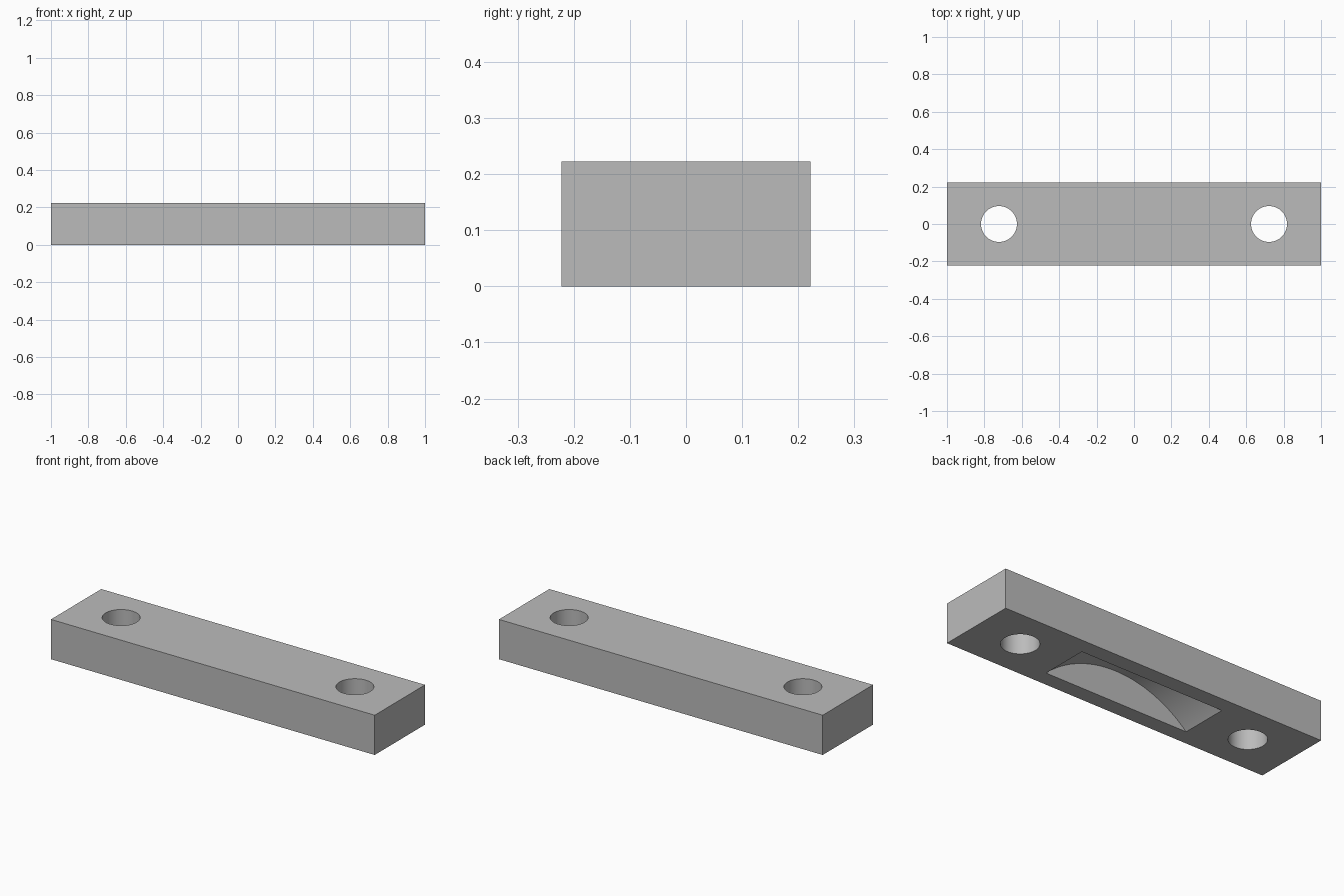
import bpy
from math import pi

cube = bpy.data.objects.get("Cube")
if cube:
    bpy.data.objects.remove(cube, do_unlink=True)

LENGTH, WIDTH, HEIGHT = 2.0, 0.444, 0.222
HOLE_X, HOLE_RADIUS = 0.722, 0.096
POCKET_HALF, POCKET_WIDTH, POCKET_DEPTH = 0.444, 0.27, 0.175

grey = bpy.data.materials.new("plain grey")
grey.use_nodes = True
grey.diffuse_color = (0.5, 0.5, 0.5, 1)
grey.node_tree.nodes["Principled BSDF"].inputs["Base Color"].default_value = (0.5, 0.5, 0.5, 1)


def cylinder(name, radius, depth, location, rotation=(0, 0, 0), sides=64):
    bpy.ops.mesh.primitive_cylinder_add(vertices=sides, radius=radius, depth=depth,
                                        location=location, rotation=rotation)
    obj = bpy.context.object
    obj.name = name
    obj.data.materials.append(grey)
    return obj


def cut(target, cutter):
    mod = target.modifiers.new(cutter.name, "BOOLEAN")
    mod.operation = "DIFFERENCE"
    mod.solver = "EXACT"
    mod.object = cutter
    bpy.ops.object.select_all(action="DESELECT")
    bpy.context.view_layer.objects.active = target
    target.select_set(True)
    bpy.ops.object.modifier_apply(modifier=mod.name)
    bpy.data.objects.remove(cutter, do_unlink=True)


# Rectangular bar
bpy.ops.mesh.primitive_cube_add(size=1, location=(0, 0, HEIGHT / 2))
bar = bpy.context.object
bar.name = "mounting_bar"
bar.scale = (LENGTH, WIDTH, HEIGHT)
bpy.ops.object.transform_apply(location=True, rotation=False, scale=True)
bar.data.materials.append(grey)

# Through holes near both ends
for side, name in ((-1, "right_hole"), (1, "left_hole")):
    cut(bar, cylinder(name, HOLE_RADIUS, HEIGHT * 3, (side * HOLE_X, 0, HEIGHT / 2)))

# Arched finger pocket in the underside
arch = (POCKET_HALF ** 2 + POCKET_DEPTH ** 2) / (2 * POCKET_DEPTH)
cut(bar, cylinder("arched_pocket", arch, POCKET_WIDTH, (0, 0, POCKET_DEPTH - arch),
                  (pi / 2, 0, 0), 160))

# Smooth curved walls, crisp edges
bpy.ops.object.select_all(action="DESELECT")
bpy.context.view_layer.objects.active = bar
bar.select_set(True)
bpy.ops.object.shade_smooth_by_angle(angle=pi / 6)
